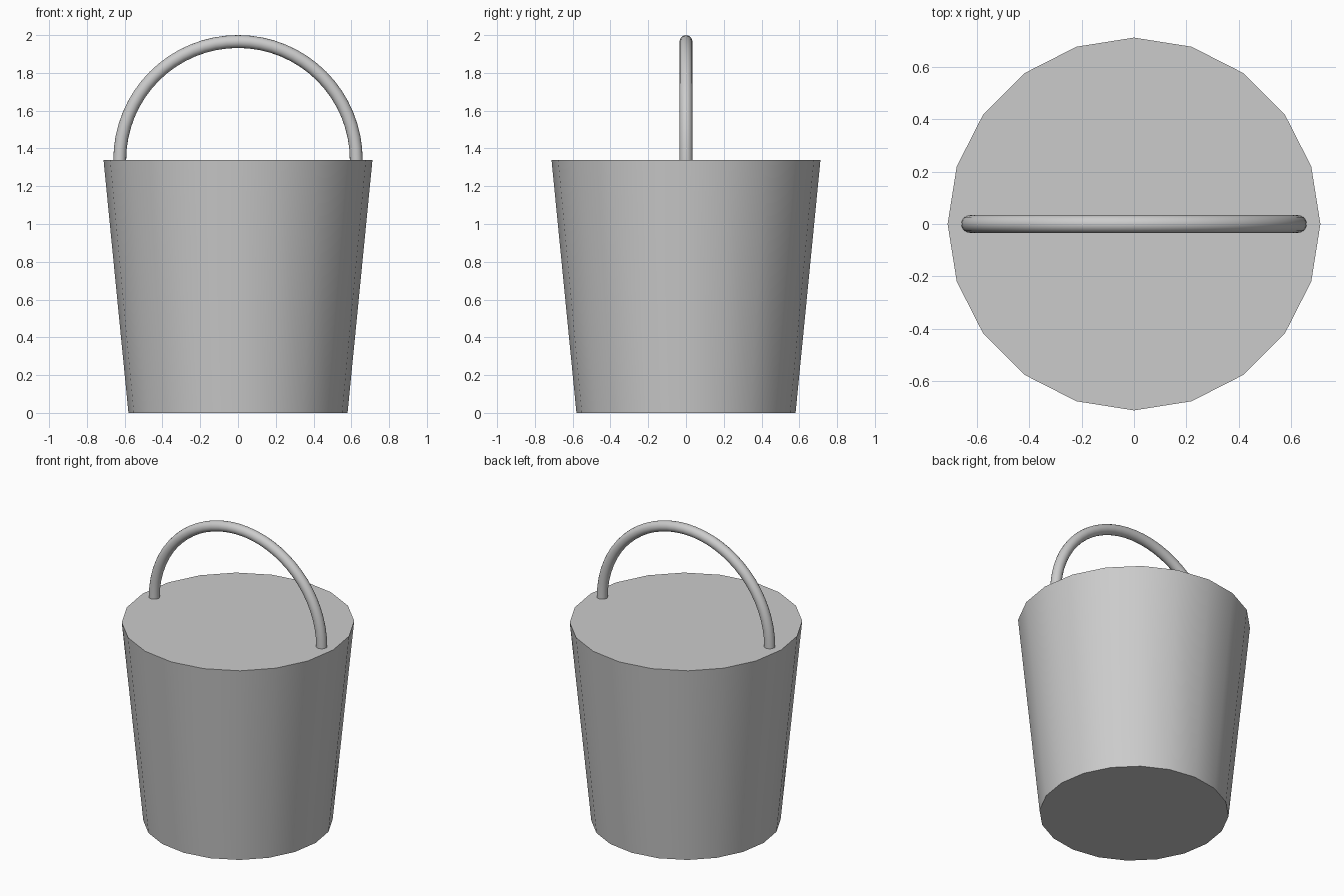
import bpy, bmesh, math
from mathutils import Matrix

if "Cube" in bpy.data.objects:
    bpy.data.objects.remove(bpy.data.objects["Cube"])

RIM_Z = 1.34

# Tapered 20-sided bucket body with closed top and bottom
bpy.ops.mesh.primitive_cone_add(vertices=20, radius1=0.58, radius2=0.712,
                                depth=RIM_Z, location=(0, 0, RIM_Z / 2))
body = bpy.context.object
body.name = "bucket_body"
bpy.ops.object.shade_smooth_by_angle(angle=math.radians(40))

# Arched handle: a small circle spun half a turn about the y axis
bm = bmesh.new()
place = Matrix.Translation((0.626, 0, 0))
ring = bmesh.ops.create_circle(bm, cap_ends=True, segments=16, radius=0.034, matrix=place)
bmesh.ops.spin(bm, geom=bm.verts[:] + bm.edges[:] + bm.faces[:], cent=(0, 0, 0),
               axis=(0, -1, 0), angle=math.pi, steps=32)
bmesh.ops.recalc_face_normals(bm, faces=bm.faces[:])
mesh = bpy.data.meshes.new("handle")
bm.to_mesh(mesh)
bm.free()
handle = bpy.data.objects.new("handle", mesh)
handle.location.z = RIM_Z
bpy.context.collection.objects.link(handle)

bpy.ops.object.select_all(action='DESELECT')
handle.select_set(True)
bpy.context.view_layer.objects.active = handle
bpy.ops.object.shade_smooth_by_angle(angle=math.radians(40))
